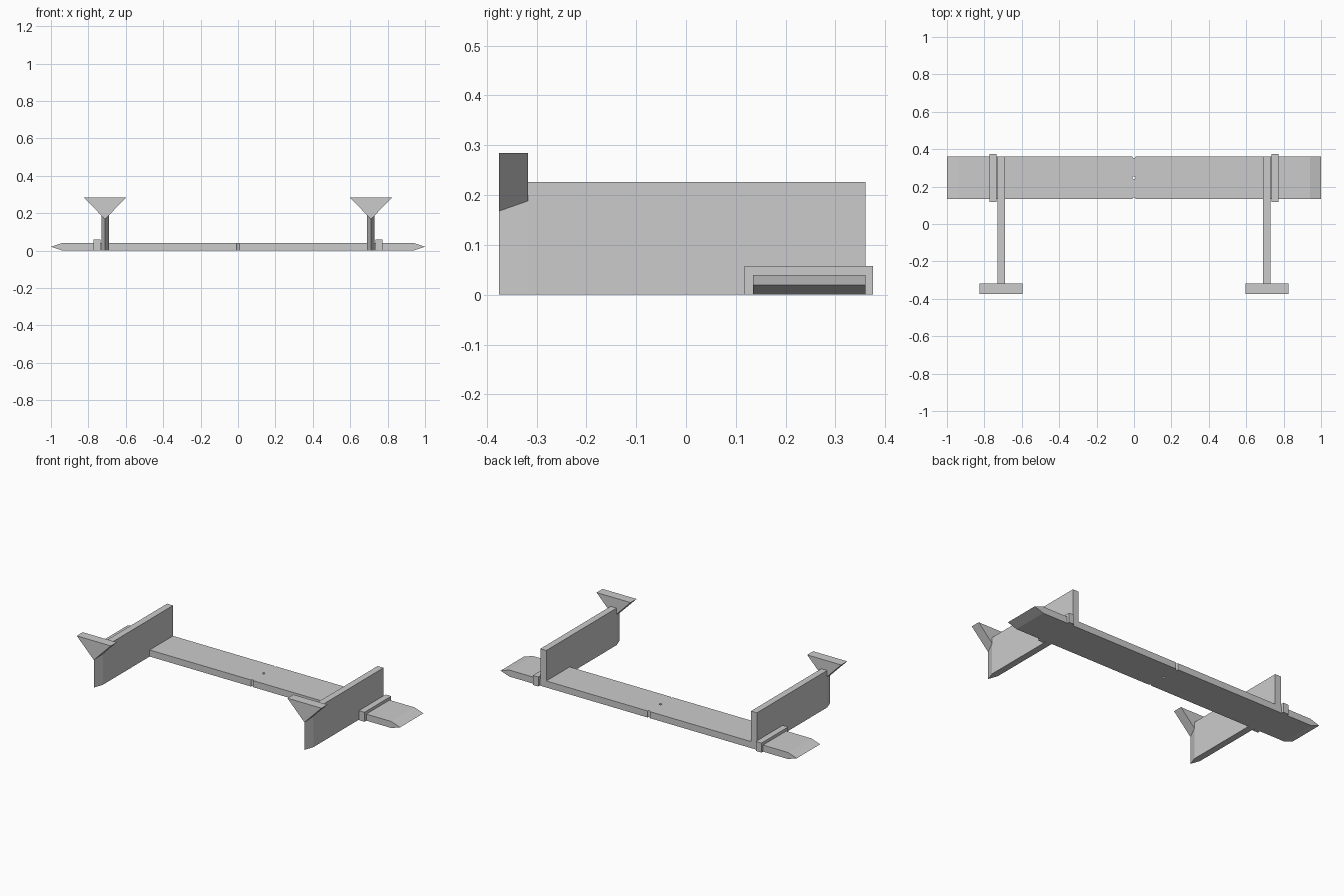
import bpy
import bmesh
from mathutils import Matrix, Vector

cube = bpy.data.objects.get("Cube")
if cube:
    bpy.data.objects.remove(cube)

grey = bpy.data.materials.new("plain grey")
grey.use_nodes = True
GREY = (0.6, 0.6, 0.6, 1)
grey.diffuse_color = GREY
grey.node_tree.nodes["Principled BSDF"].inputs["Base Color"].default_value = GREY


def add_object(name, bm):
    bmesh.ops.recalc_face_normals(bm, faces=bm.faces)
    mesh = bpy.data.meshes.new(name)
    bm.to_mesh(mesh)
    bm.free()
    mesh.materials.append(grey)
    obj = bpy.data.objects.new(name, mesh)
    bpy.context.collection.objects.link(obj)
    return obj


def prism(name, profile, direction):
    """Extrude a flat outline along a direction."""
    bm = bmesh.new()
    face = bm.faces.new([bm.verts.new(p) for p in profile])
    new = bmesh.ops.extrude_face_region(bm, geom=[face])["geom"]
    verts = [v for v in new if isinstance(v, bmesh.types.BMVert)]
    bmesh.ops.translate(bm, verts=verts, vec=Vector(direction))
    return add_object(name, bm)


# Beam with pointed ends
BACK, FRONT, THICK, TAPER = 0.36, 0.135, 0.04, 0.94
outline = [(-1, THICK / 2), (-TAPER, 0), (TAPER, 0),
           (1, THICK / 2), (TAPER, THICK), (-TAPER, THICK)]
beam = prism("beam", [(x, FRONT, z) for x, z in outline], (0, BACK - FRONT, 0))

# Centre hole and the two edge notches
bm = bmesh.new()
for y in (FRONT, (FRONT + BACK) / 2, BACK):
    bmesh.ops.create_cone(bm, cap_ends=True, segments=12, radius1=0.008,
                          radius2=0.008, depth=0.2,
                          matrix=Matrix.Translation((0, y, 0.02)))
cutter = add_object("hole_cutter", bm)
cutter.hide_render = True
cut = beam.modifiers.new("holes", 'BOOLEAN')
cut.operation = 'DIFFERENCE'
cut.solver = 'EXACT'
cut.object = cutter
bpy.context.view_layer.objects.active = beam
bpy.ops.object.modifier_apply(modifier=cut.name)
bpy.data.objects.remove(cutter)

NOSE, SHOULDER = -0.375, -0.317
for side, s in (("left", 1), ("right", -1)):
    # Upright wall with a wedge-shaped front edge
    mid, half = s * 0.711, 0.02
    prism(side + "_wall",
          [(mid, NOSE, 0), (mid + half, SHOULDER, 0), (mid + half, BACK, 0),
           (mid - half, BACK, 0), (mid - half, SHOULDER, 0)], (0, 0, 0.226))

    # Triangular head on the front edge
    prism(side + "_head",
          [(mid, NOSE, 0.168), (mid + 0.115, NOSE, 0.285),
           (mid - 0.115, NOSE, 0.285)], (0, SHOULDER - NOSE, 0))

    # Collar block around the beam
    prism(side + "_collar",
          [(s * 0.735, 0.117, 0), (s * 0.772, 0.117, 0),
           (s * 0.772, 0.117, 0.058), (s * 0.735, 0.117, 0.058)], (0, 0.258, 0))
